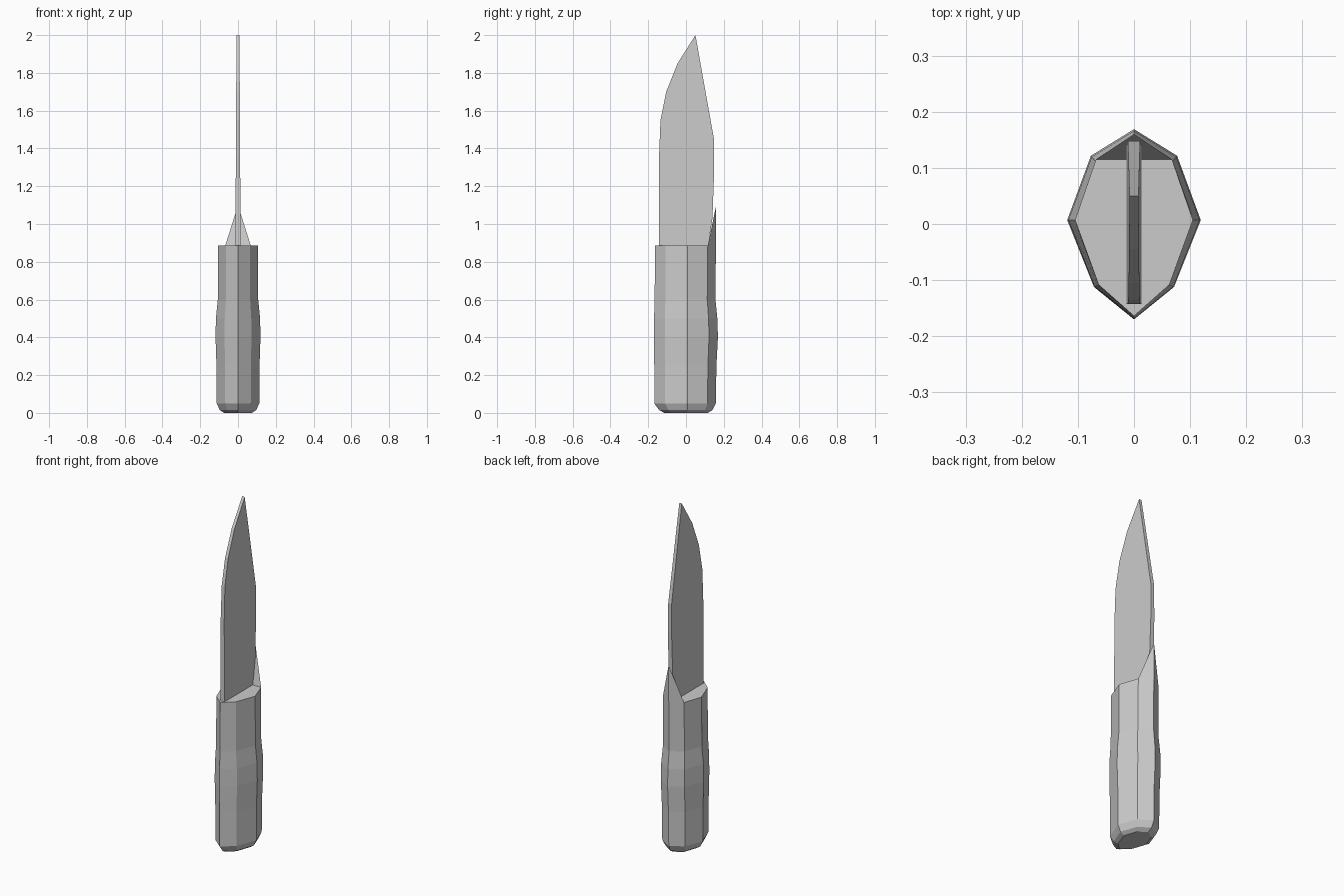
import bpy, bmesh

if "Cube" in bpy.data.objects:
    bpy.data.objects.remove(bpy.data.objects["Cube"])

steel = bpy.data.materials.new("plain_grey")
steel.diffuse_color = (0.6, 0.6, 0.6, 1)
steel.use_nodes = True
steel.node_tree.nodes["Principled BSDF"].inputs["Base Color"].default_value = steel.diffuse_color


def finish(bm, name):
    bmesh.ops.recalc_face_normals(bm, faces=bm.faces)
    mesh = bpy.data.meshes.new(name)
    bm.to_mesh(mesh)
    bm.free()
    mesh.materials.append(steel)
    obj = bpy.data.objects.new(name, mesh)
    bpy.context.collection.objects.link(obj)


# Handle: eight-sided loops (z, half width, front y, back y)
loops = [(0.0, 0.073, -0.115, 0.115), (0.015, 0.096, -0.142, 0.14),
         (0.05, 0.113, -0.168, 0.158), (0.25, 0.114, -0.168, 0.161),
         (0.40, 0.119, -0.170, 0.169), (0.50, 0.117, -0.169, 0.166),
         (0.60, 0.107, -0.166, 0.156), (0.885, 0.105, -0.164, 0.160)]
bm = bmesh.new()
rings = []
for z, w, f, b in loops:
    half = [(w * 0.6, f * 0.66), (w, 0.007), (w * 0.645, b * 0.72)]
    pts = [(0, f)] + half + [(0, b)] + [(-x, y) for x, y in reversed(half)]
    rings.append([bm.verts.new((x, y, z)) for x, y in pts])
rings[-1][4].co.z = 1.10  # raised thumb guard on the back
for lo, hi in zip(rings, rings[1:]):
    for i in range(8):
        j = (i + 1) % 8
        bm.faces.new((lo[i], lo[j], hi[j], hi[i]))
bm.faces.new(rings[0])
top = rings[-1]
bm.faces.new([top[i] for i in (5, 6, 7, 0, 1, 2, 3)])
bm.faces.new(top[3:6])
finish(bm, "handle")

# Blade: side outline (y, z), thinning towards the tip
outline = [(-0.143, 0.84), (-0.143, 1.35), (-0.135, 1.55), (-0.105, 1.70),
           (-0.045, 1.85), (0.05, 2.0), (0.148, 1.45), (0.148, 1.25),
           (0.14, 1.03), (0.11, 0.84)]
bm = bmesh.new()
sides = []
for s in (-1, 1):
    sides.append([bm.verts.new((s * (0.014 - 0.006 * (z - 0.84) / 1.16), y, z))
                  for y, z in outline])
    bm.faces.new(sides[-1])
n = len(outline)
for i in range(n):
    j = (i + 1) % n
    bm.faces.new((sides[0][i], sides[0][j], sides[1][j], sides[1][i]))
finish(bm, "blade")
